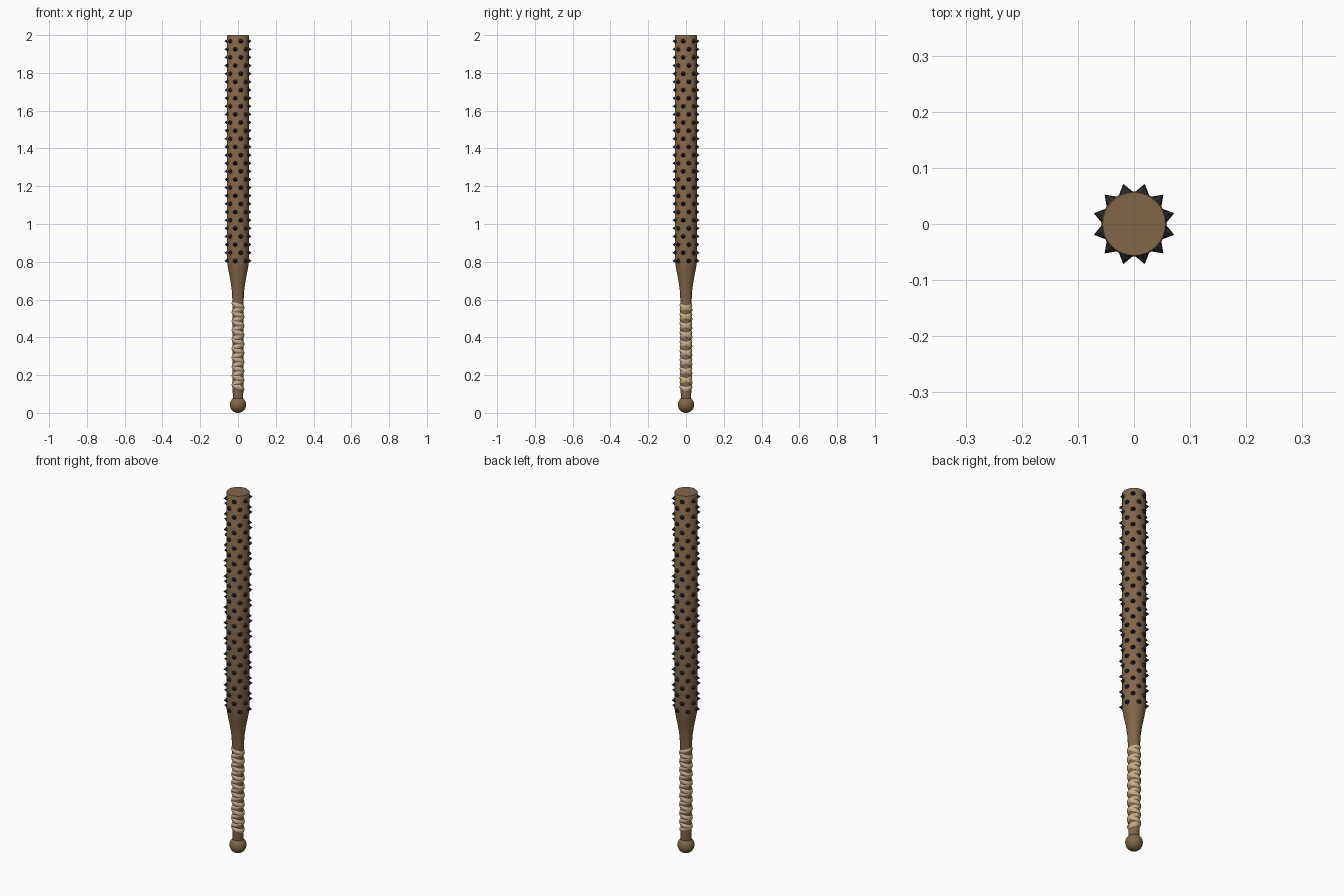
import bpy, bmesh
from math import sin, cos, pi, radians
from mathutils import Vector

cube = bpy.data.objects.get("Cube")
if cube:
    bpy.data.objects.remove(cube, do_unlink=True)


def material(name, rgb, rough):
    m = bpy.data.materials.new(name)
    m.use_nodes = True
    m.diffuse_color = (*rgb, 1)
    bsdf = m.node_tree.nodes["Principled BSDF"]
    bsdf.inputs["Base Color"].default_value = (*rgb, 1)
    bsdf.inputs["Roughness"].default_value = rough
    return m


wood = material("brown wood", (0.22, 0.135, 0.065), 0.7)
cord = material("tan cord", (0.56, 0.45, 0.25), 0.8)
iron = material("dark iron", (0.028, 0.028, 0.03), 0.5)


def finish(name, bm, mat, smooth=None):
    bmesh.ops.recalc_face_normals(bm, faces=bm.faces)
    mesh = bpy.data.meshes.new(name)
    bm.to_mesh(mesh)
    bm.free()
    mesh.materials.append(mat)
    obj = bpy.data.objects.new(name, mesh)
    bpy.context.collection.objects.link(obj)
    if smooth:
        bpy.ops.object.select_all(action="DESELECT")
        obj.select_set(True)
        bpy.context.view_layer.objects.active = obj
        bpy.ops.object.shade_smooth_by_angle(angle=radians(smooth))
    return obj


def lathe(name, profile, mat, sides=32):
    bm = bmesh.new()
    rings = [[bm.verts.new((r * cos(2 * pi * i / sides), r * sin(2 * pi * i / sides), z))
              for i in range(sides)] for r, z in profile]
    for a, b in zip(rings, rings[1:]):
        for i in range(sides):
            j = (i + 1) % sides
            bm.faces.new((a[i], a[j], b[j], b[i]))
    bm.faces.new(rings[0])
    bm.faces.new(rings[-1])
    return finish(name, bm, mat, 40)


# Wooden shaft: slim handle flaring into a straight barrel with a flat end
lathe("shaft", [(0.027, 0.05), (0.028, 0.12), (0.028, 0.5), (0.03, 0.6), (0.033, 0.65),
                (0.04, 0.7), (0.049, 0.745), (0.056, 0.785), (0.058, 0.81),
                (0.058, 1.997), (0.056, 2.0)], wood)

# Round pommel
bm = bmesh.new()
bmesh.ops.create_uvsphere(bm, u_segments=32, v_segments=16, radius=0.043)
bmesh.ops.translate(bm, vec=(0, 0, 0.043), verts=bm.verts)
finish("pommel", bm, wood, 60)


# Grip wrap: two opposed helical strips that cross on the left and right sides
def strip(name, direction, radius, low=0.125, turns=9.5, pitch=0.048, steps=28):
    bm = bmesh.new()
    rows = []
    for k in range(int(turns * steps) + 1):
        t = k / steps
        angle = direction * 2 * pi * t
        row = []
        for w in (-1, -0.6, 0, 0.6, 1):
            r = radius + 0.006 * (1 - w * w)
            row.append(bm.verts.new((r * cos(angle), r * sin(angle),
                                     low + pitch * t + 0.013 * w)))
        rows.append(row)
    for a, b in zip(rows, rows[1:]):
        for i in range(len(a)):
            j = (i + 1) % len(a)
            bm.faces.new((a[i], a[j], b[j], b[i]))
    bm.faces.new(rows[0])
    bm.faces.new(rows[-1])
    finish(name, bm, cord, 50)


strip("grip_wrap_under", 1, 0.0275)
strip("grip_wrap_over", -1, 0.0283)

# Barrel studs: staggered rings of six cones
bm = bmesh.new()
rows, top, bottom = 28, 1.968, 0.805
for row in range(rows):
    z = top + (bottom - top) * row / (rows - 1)
    for k in range(6):
        angle = radians(45 - 30 * (row % 2) + 60 * k)
        out = Vector((cos(angle), sin(angle), 0))
        turn = out.to_track_quat("Z", "Y").to_matrix().to_4x4()
        turn.translation = out * 0.064 + Vector((0, 0, z))
        bmesh.ops.create_cone(bm, cap_ends=True, segments=8, radius1=0.0145,
                              radius2=0, depth=0.02, matrix=turn)
finish("studs", bm, iron)
